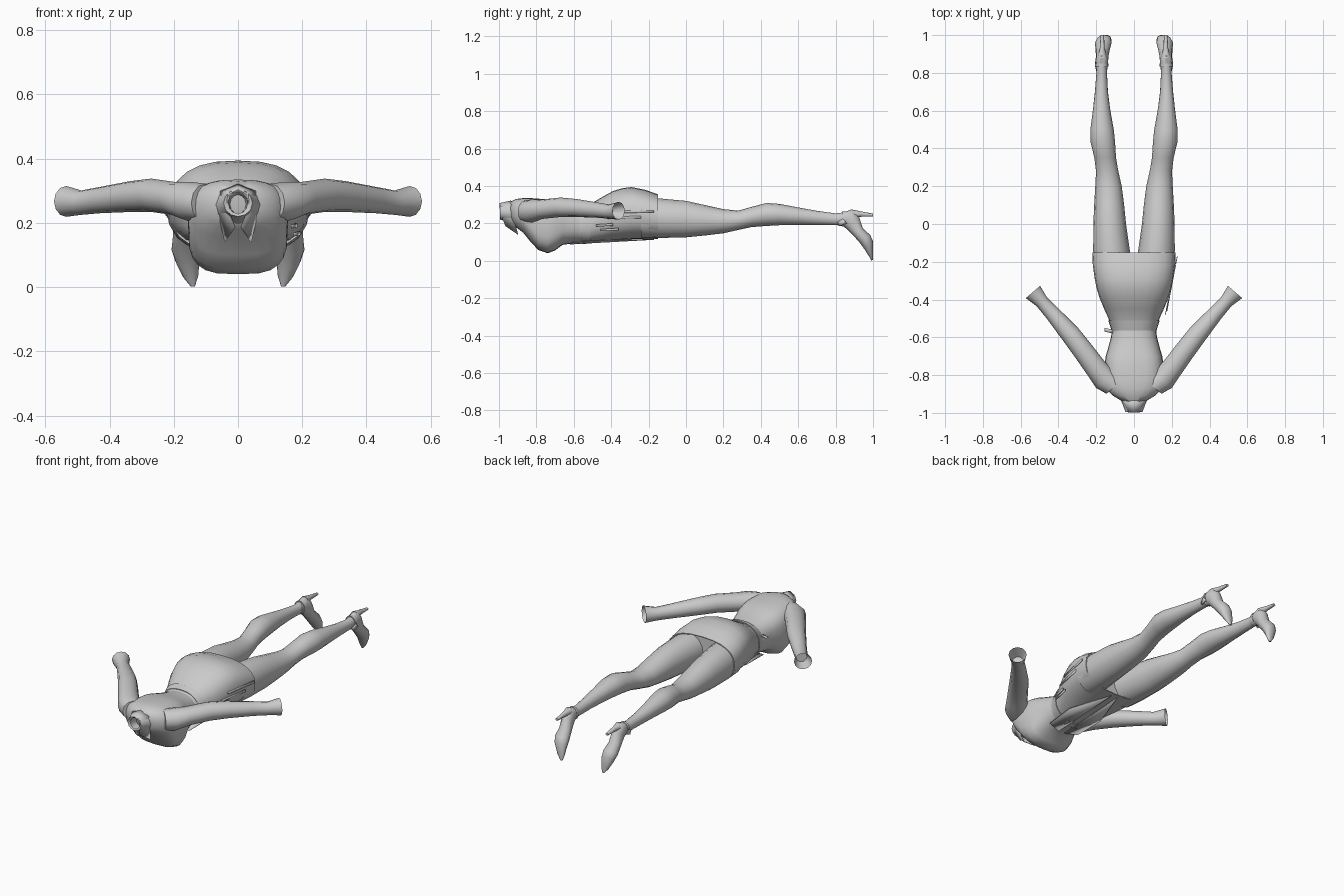
import bpy, bmesh
from math import sin, cos, pi
from mathutils import Vector


def finish(bm, name, mirror=False, angle=50, thick=0):
    bmesh.ops.recalc_face_normals(bm, faces=bm.faces)
    me = bpy.data.meshes.new(name)
    bm.to_mesh(me)
    bm.free()
    ob = bpy.data.objects.new(name, me)
    bpy.context.collection.objects.link(ob)
    if mirror:
        ob.modifiers.new("mirror", 'MIRROR')
    if thick:
        ob.modifiers.new("thick", 'SOLIDIFY').thickness = thick
    bpy.ops.object.select_all(action='DESELECT')
    ob.select_set(True)
    bpy.context.view_layer.objects.active = ob
    bpy.ops.object.shade_smooth_by_angle(angle=angle * pi / 180)
    return ob


def loft(name, rings, sides=16, caps=(True, True), mirror=False, angle=50):
    """Each ring: centre, side vector, up vector, squareness."""
    bm = bmesh.new()
    loops = []
    for c, u, v, n in rings:
        loop = []
        for i in range(sides):
            a = 2 * pi * i / sides
            p, q = cos(a), sin(a)
            p = abs(p) ** (2 / n) * (1 if p > 0 else -1)
            q = abs(q) ** (2 / n) * (1 if q > 0 else -1)
            loop.append(bm.verts.new(Vector(c) + Vector(u) * p + Vector(v) * q))
        loops.append(loop)
    for a, b in zip(loops, loops[1:]):
        for i in range(sides):
            j = (i + 1) % sides
            bm.faces.new((a[i], a[j], b[j], b[i]))
    for flag, loop in zip(caps, (loops[0], loops[-1])):
        if flag:
            bm.faces.new(loop)
    return finish(bm, name, mirror, angle)


def section(low, high, cx, half, n=2):
    """Ring through a low and a high (y, z) point."""
    (y0, z0), (y1, z1) = low, high
    return ((cx, (y0 + y1) / 2, (z0 + z1) / 2), (half, 0, 0),
            (0, (y1 - y0) / 2, (z1 - z0) / 2), n)


def sheet(name, pts, mirror=False, thick=0.004):
    bm = bmesh.new()
    bm.faces.new([bm.verts.new(p) for p in pts])
    return finish(bm, name, mirror, thick=thick)


# Torso: y, bottom z, top z, half width, squareness
chest = [(-0.94, .215, .315, .06, 2), (-0.91, .18, .33, .11, 2.2), (-0.87, .15, .335, .15, 2.5),
         (-0.83, .10, .335, .155, 2.8), (-0.79, .058, .332, .155, 3.2), (-0.74, .04, .328, .155, 3.2),
         (-0.70, .055, .32, .15, 3), (-0.66, .085, .31, .138, 2.6), (-0.60, .093, .295, .122, 2.4),
         (-0.54, .095, .29, .115, 2.4)]
loft("torso", [section((y, a), (y, b), 0, w, n) for y, a, b, w, n in chest], 24)

# Skirt with a turned-in hem
skirt = [(-0.57, .093, .29, .118, 2.4), (-0.50, .097, .31, .135, 2.4), (-0.45, .10, .34, .158, 2.4),
         (-0.39, .108, .373, .183, 2.4), (-0.34, .112, .388, .198, 2.5), (-0.29, .115, .394, .208, 2.5),
         (-0.22, .117, .380, .218, 2.5), (-0.15, .117, .355, .221, 2.5), (-0.15, .122, .35, .215, 2.5),
         (-0.19, .13, .34, .20, 2.5)]
loft("skirt", [section((y, a), (y, b), 0, w, n) for y, a, b, w, n in skirt], 24)

# Legs: y, bottom z, top z, inner x, outer x
leg = [(-0.24, .125, .335, .012, .212), (-0.14, .122, .333, .022, .216), (0, .125, .32, .042, .215),
       (.1, .135, .298, .052, .211), (.2, .147, .276, .065, .205), (.28, .165, .268, .083, .201),
       (.35, .18, .288, .095, .21), (.43, .186, .309, .10, .229), (.5, .19, .304, .107, .231),
       (.6, .191, .285, .125, .218), (.7, .191, .267, .138, .207), (.8, .19, .253, .143, .199),
       (.87, .19, .262, .143, .20)]
loft("leg", [section((y, a), (y, b), (l + r) / 2, (r - l) / 2) for y, a, b, l, r in leg], mirror=True)

# High-heeled shoes, toes pointing down
shoe = [section((.81, .19), (.83, .255), .17, .03), section((.84, .185), (.89, .275), .17, .033),
        section((.86, .17), (.925, .235), .168, .034), section((.895, .135), (.945, .175), .166, .037),
        section((.93, .095), (.985, .137), .163, .044), section((.955, .06), (1, .105), .158, .038),
        section((.98, .022), (1, .045), .148, .024), section((.99, .002), (1, .004), .141, .007)]
loft("shoe", shoe, 12, mirror=True)
loft("heel", [section((.88, .225), (.88, .275), .168, .026), section((.93, .235), (.93, .265), .168, .013),
              section((1, .237), (1, .252), .168, .009)], 8, mirror=True)
# Ankle strap with a side buckle
loft("ankle_strap", [section((y, .183), (y, .264), .171, .035) for y in (.835, .85)], mirror=True)
sheet("strap_end", [(.2, .81, .205), (.207, .84, .225), (.207, .86, .2), (.2, .82, .185)], True)

# Arms with flared open cuffs: x, y, z, horizontal and vertical radius
arm = [(.10, -.86, .262, .06, .06), (.15, -.825, .266, .066, .062), (.20, -.765, .276, .058, .052),
       (.27, -.67, .286, .055, .052), (.335, -.585, .282, .052, .048), (.43, -.475, .271, .041, .041),
       (.488, -.412, .263, .036, .038), (.535, -.36, .267, .05, .048), (.49, -.41, .263, .03, .03)]
loft("arm", [((x, y, z), (h * .76, -h * .65, 0), (0, 0, v), 2) for x, y, z, h, v in arm],
     12, (True, True), True, 60)

# Open neck and folded collar
neck = [((0, -.90, .255), .085, .07), ((0, -.95, .258), .062, .05), ((0, -.995, .262), .045, .042),
        ((0, -.99, .262), .03, .034), ((0, -.94, .258), .025, .03)]
loft("neck", [(c, (w, 0, 0), (0, 0, h), 2) for c, w, h in neck], 12)
bm = bmesh.new()
inner = [(0, -.998, .308), (.03, -.998, .292), (.036, -.99, .245), (.012, -.965, .185)]
outer = [(0, -.935, .322), (.055, -.935, .30), (.066, -.93, .245), (.042, -.90, .14)]
vi, vo = ([bm.verts.new(p) for p in row] for row in (inner, outer))
for i in range(3):
    bm.faces.new((vi[i], vi[i + 1], vo[i + 1], vo[i]))
finish(bm, "collar", True, thick=.005)

# Belt, pocket flaps and hip straps
loft("belt", [section((y, a), (y, b), 0, w, 2.4) for y, a, b, w in
              ((-.55, .09, .3, .123), (-.51, .092, .312, .137))], 24)
for k, (y0, y1, z) in enumerate(((-.37, -.17, .262), (-.42, -.24, .23), (-.48, -.39, .19),
                                 (-.46, -.36, .165))):
    def hip(y):
        return .168 + (y + .45) * .19
    sheet(f"hip_strap_{k}", [(hip(y0) + .006, y0, z - .007), (hip(y1) + .006, y1, z - .004),
                             (hip(y1) + .006, y1, z + .01), (hip(y0) + .006, y0, z + .004)])
sheet("jacket_hem", [(.02, -.62, .087), (.10, -.60, .098), (.11, -.42, .108), (.02, -.17, .112)], True)
sheet("waist_tab", [(-.11, -.58, .23), (-.155, -.57, .23), (-.155, -.55, .23), (-.11, -.56, .23)])
